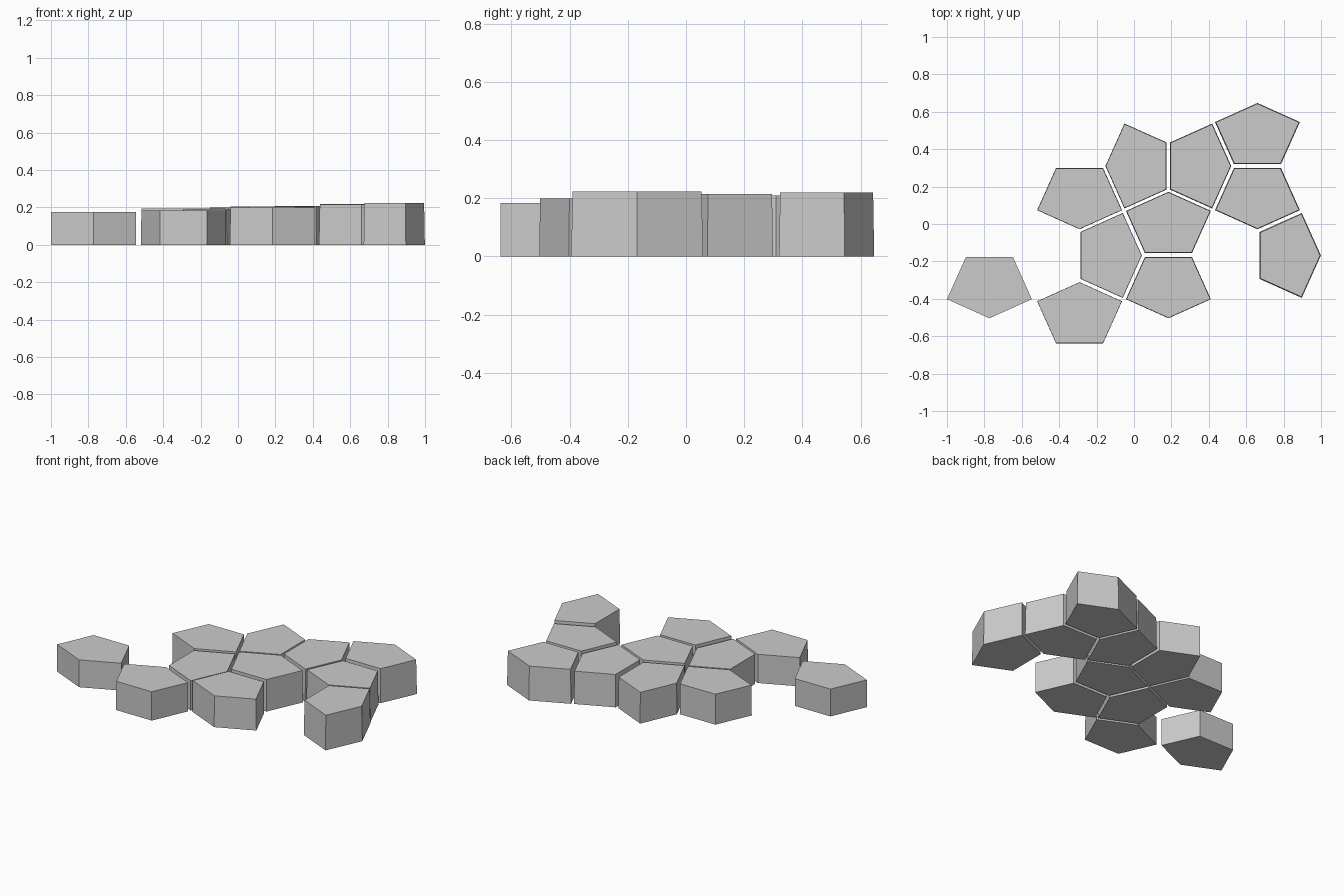
import bpy
import bmesh
from math import cos, sin, radians

cube = bpy.data.objects.get("Cube")
if cube:
    bpy.data.objects.remove(cube, do_unlink=True)

# Single stone-grey material
grey = bpy.data.materials.new("stone grey")
grey.use_nodes = True
colour = (0.6, 0.6, 0.6, 1)
grey.diffuse_color = colour
grey.node_tree.nodes["Principled BSDF"].inputs["Base Color"].default_value = colour

# Pentagon profile: first number runs from the flat edge towards the apex
PROFILE = [(0, 0.126), (0, -0.126), (0.225, -0.227), (0.327, 0), (0.225, 0.227)]
CENTRE = 0.16
RIGHT, UP, LEFT, DOWN = 0, 90, 180, 270

# Tiles: middle of the flat edge, apex direction, height
TILES = [
    (-0.773, -0.177, DOWN, 0.175),
    (-0.291, -0.638, UP, 0.184),
    (-0.291, 0.299, DOWN, 0.194),
    (-0.285, -0.168, RIGHT, 0.190),
    (0.174, 0.310, LEFT, 0.199),
    (0.184, -0.177, DOWN, 0.200),
    (0.184, -0.155, UP, 0.204),
    (0.193, 0.310, RIGHT, 0.209),
    (0.660, 0.299, DOWN, 0.215),
    (0.660, 0.320, UP, 0.219),
    (0.672, -0.168, RIGHT, 0.223),
]


def add_tile(number, x, y, direction, height):
    """Pentagonal prism whose sides lean in slightly more as it gets taller."""
    c, s = cos(radians(direction)), sin(radians(direction))
    taper = 1 - 0.5 * (height - 0.175)

    def ring(bm, scale, z):
        verts = []
        for u, v in PROFILE:
            u, v = CENTRE + (u - CENTRE) * scale, v * scale
            verts.append(bm.verts.new((x + u * c - v * s, y + u * s + v * c, z)))
        return verts

    bm = bmesh.new()
    base, top = ring(bm, 1, 0), ring(bm, taper, height)
    bm.faces.new(base[::-1])
    bm.faces.new(top)
    for i in range(len(base)):
        j = (i + 1) % len(base)
        bm.faces.new((base[i], base[j], top[j], top[i]))
    bmesh.ops.recalc_face_normals(bm, faces=bm.faces)
    mesh = bpy.data.meshes.new(f"pentagon_tile_{number}")
    bm.to_mesh(mesh)
    bm.free()
    mesh.materials.append(grey)
    bpy.context.collection.objects.link(bpy.data.objects.new(mesh.name, mesh))


for number, tile in enumerate(TILES, 1):
    add_tile(number, *tile)
